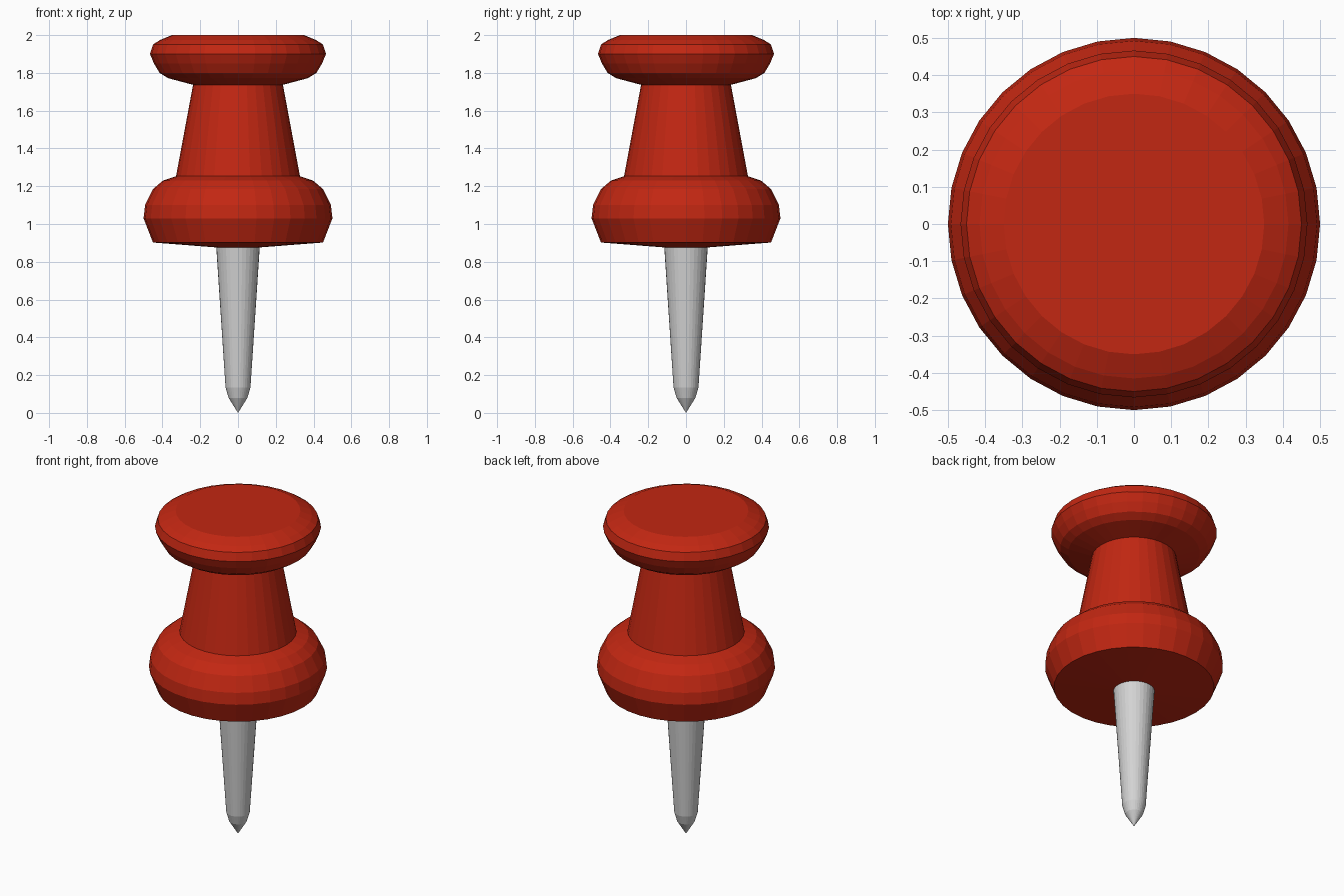
import bpy, bmesh, math

if "Cube" in bpy.data.objects:
    bpy.data.objects.remove(bpy.data.objects["Cube"])

SIDES = 32

def material(name, rgb):
    m = bpy.data.materials.new(name)
    m.diffuse_color = (*rgb, 1)
    m.use_nodes = True
    m.node_tree.nodes["Principled BSDF"].inputs["Base Color"].default_value = m.diffuse_color
    return m

def lathe(name, profile, mat):
    """Spin an (r, z) profile, listed bottom to top, into a flat-shaded solid."""
    bm = bmesh.new()
    rings = []
    for r, z in profile:
        if r == 0:
            rings.append([bm.verts.new((0, 0, z))] * SIDES)
        else:
            rings.append([bm.verts.new((r * math.cos(2 * math.pi * i / SIDES),
                                        r * math.sin(2 * math.pi * i / SIDES), z))
                          for i in range(SIDES)])
    for low, high in zip(rings, rings[1:]):
        for i in range(SIDES):
            j = (i + 1) % SIDES
            quad = [low[i], low[j], high[j], high[i]]
            bm.faces.new(list(dict.fromkeys(quad)))
    if profile[0][0] > 0:
        bm.faces.new(rings[0][::-1])
    if profile[-1][0] > 0:
        bm.faces.new(rings[-1])
    bmesh.ops.recalc_face_normals(bm, faces=bm.faces)
    mesh = bpy.data.meshes.new(name)
    bm.to_mesh(mesh)
    bm.free()
    mesh.materials.append(mat)
    obj = bpy.data.objects.new(name, mesh)
    bpy.context.collection.objects.link(obj)
    return obj

red = material("red plastic", (0.54, 0.02, 0.006))
steel = material("steel grey", (0.65, 0.65, 0.65))

# Plastic grip: collar, tapered neck and rounded head
lathe("grip", [
    (0.115, 0.876), (0.45, 0.902), (0.5, 1.03), (0.492, 1.10), (0.45, 1.185),
    (0.397, 1.23), (0.328, 1.253),
    (0.238, 1.737), (0.37, 1.772), (0.415, 1.80), (0.445, 1.85),
    (0.466, 1.90), (0.45, 1.95), (0.415, 1.973), (0.35, 2.0)], red)

# Metal pin with a rounded point
lathe("pin", [
    (0, 0), (0.027, 0.043), (0.05, 0.08), (0.066, 0.135), (0.115, 0.876)], steel)
